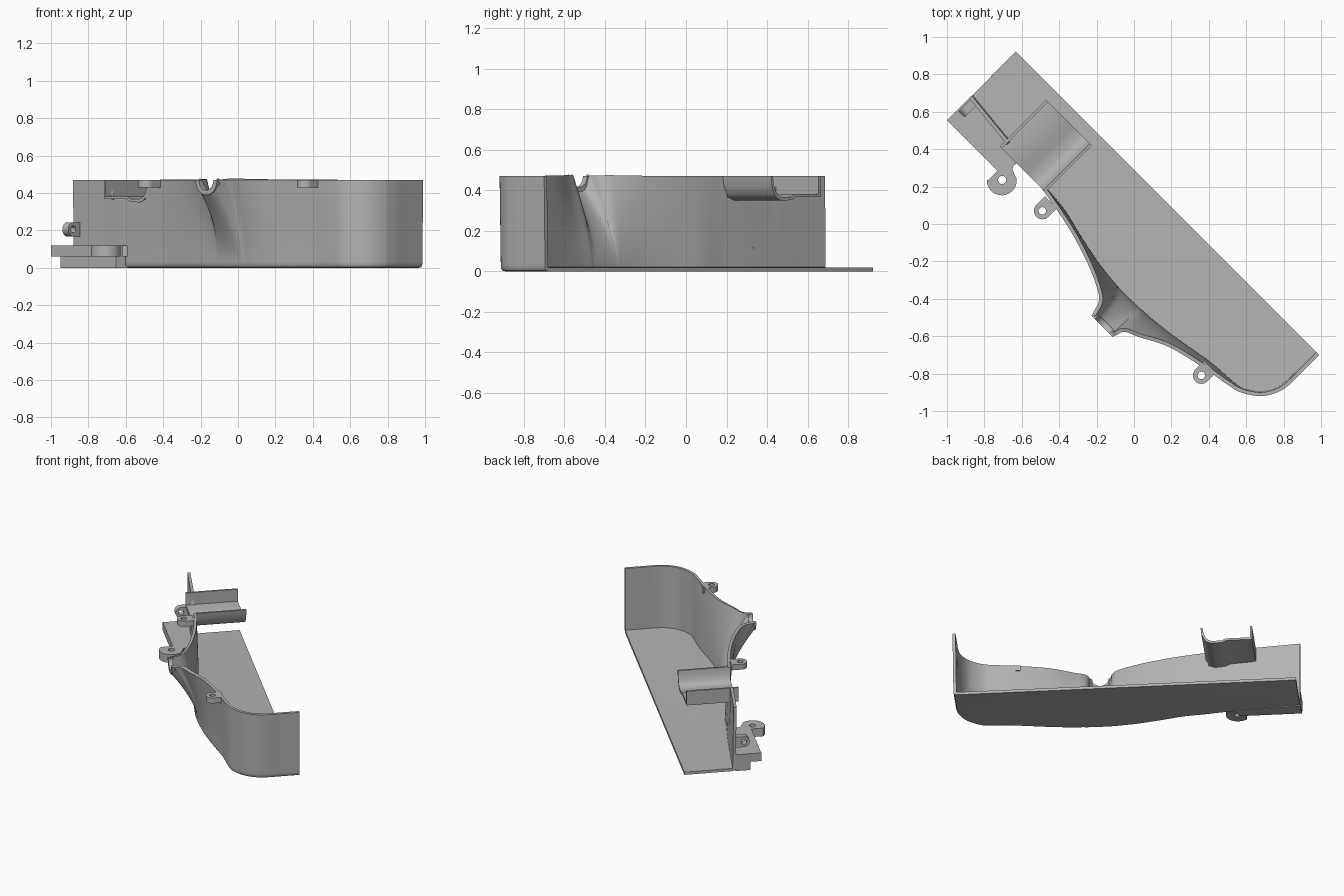
import bpy, math
from mathutils import Matrix, Vector

if "Cube" in bpy.data.objects:
    bpy.data.objects.remove(bpy.data.objects["Cube"])

H = 0.47                                   # wall height
TURN = Matrix.Rotation(math.radians(-45), 4, 'Z')   # part axes (u, v) to world
UPRIGHT = Matrix.Rotation(math.pi / 2, 4, 'X')      # profile (u, z), extruded along -v
SIDEWAYS = Matrix.Rotation(math.pi / 2, 4, 'Z') @ UPRIGHT  # profile (v, z), along u

grey = bpy.data.materials.new("grey plastic")
grey.diffuse_color = (0.45, 0.45, 0.45, 1)
grey.use_nodes = True
grey.node_tree.nodes["Principled BSDF"].inputs["Base Color"].default_value = grey.diffuse_color


def finish(ob):
    """Apply modifiers or curve, then colour and shade."""
    dg = bpy.context.evaluated_depsgraph_get()
    me = bpy.data.meshes.new_from_object(ob.evaluated_get(dg))
    name, mw = ob.name, ob.matrix_world.copy()
    bpy.data.objects.remove(ob)
    new = bpy.data.objects.new(name, me)
    bpy.context.collection.objects.link(new)
    new.matrix_world = mw
    me.materials.clear()
    me.materials.append(grey)
    bpy.ops.object.select_all(action='DESELECT')
    new.select_set(True)
    bpy.context.view_layer.objects.active = new
    bpy.ops.object.shade_smooth_by_angle(angle=math.radians(35))


def plate(name, loops, z0, z1, frame=Matrix()):
    """Flat outline, with optional holes, extruded from z0 to z1."""
    cu = bpy.data.curves.new(name, 'CURVE')
    cu.dimensions, cu.fill_mode = '2D', 'BOTH'
    cu.extrude = (z1 - z0) / 2
    for loop in loops:
        sp = cu.splines.new('POLY')
        sp.points.add(len(loop) - 1)
        for p, (a, b) in zip(sp.points, loop):
            p.co = (a, b, 0, 1)
        sp.use_cyclic_u = True
    ob = bpy.data.objects.new(name, cu)
    bpy.context.collection.objects.link(ob)
    ob.matrix_world = TURN @ frame @ Matrix.Translation((0, 0, (z0 + z1) / 2))
    bpy.context.view_layer.update()
    finish(ob)


def arc(cx, cy, r, a0, a1, n=16):
    return [(cx + r * math.cos(math.radians(a0 + (a1 - a0) * i / n)),
             cy + r * math.sin(math.radians(a0 + (a1 - a0) * i / n))) for i in range(n + 1)]


def hole(cx, cy, r):
    return arc(cx, cy, r, 0, 345, 23)


# Shell outline: u, v at the top, v at the bottom
PATH = [(-1.1, -.148, -.148), (-.95, -.163, -.163), (-.8, -.178, -.178), (-.6, -.2, -.2),
        (-.45, -.22, -.22), (-.315, -.244, -.235), (-.166, -.279, -.27), (.004, -.336, -.305),
        (.127, -.396, -.32), (.165, -.435, -.323), (.19, -.5, -.325), (.267, -.505, -.325),
        (.344, -.5, -.323), (.37, -.445, -.32), (.449, -.407, -.315), (.6, -.332, -.295),
        (.817, -.279, -.258), (.95, -.256, -.248), (1.04, -.233, -.233), (1.131, -.17, -.17),
        (1.18, -.09, -.09), (1.195, -.014, -.014), (1.195, .09, .09), (1.195, .205, .205)]


def smooth_path(pts, n=8):
    out = []
    for i in range(len(pts) - 1):
        p0, p1 = Vector(pts[max(i - 1, 0)]), Vector(pts[i])
        p2, p3 = Vector(pts[i + 1]), Vector(pts[min(i + 2, len(pts) - 1)])
        for k in range(n):
            t = k / n
            out.append(0.5 * (2 * p1 + (p2 - p0) * t + (2 * p0 - 5 * p1 + 4 * p2 - p3) * t * t
                              + (3 * p1 - p0 - 3 * p2 + p3) * t ** 3))
    return out + [Vector(pts[-1])]


def wall_top(u, v):
    if -.79 < u < -.47 and v < 0:          # opening for the channel
        return .365
    d = abs(u - .267)
    if d < .075:                           # round spout opening
        return H - math.sqrt(.075 ** 2 - d * d)
    return H


# Shell: floor and flared wall in one skin
path = smooth_path(PATH)
rows = 15
verts, faces = [], []
for i, (u, vt, vb) in enumerate(path):
    a, b = path[max(i - 1, 0)], path[min(i + 1, len(path) - 1)]
    n = Vector((-(b[2] - a[2]), b[0] - a[0])).normalized()
    top = wall_top(u, vb)
    for inset, z in ((.03, 0), (.014, .004), (.007, .014)):
        verts.append((u + n.x * inset, vb + n.y * inset, z))
    for j in range(rows - 3):
        t = j / (rows - 4)
        k = .006 * (1 - t)
        verts.append((u + n.x * k, vb + (vt - vb) * t ** 1.6 + n.y * k, .03 + (top - .03) * t))
for i in range(len(path) - 1):
    for j in range(rows - 1):
        a, b = i * rows + j, (i + 1) * rows + j
        faces.append((a, b, b + 1, a + 1))
verts.append((-1.1, .205, 0))
faces.append(tuple(reversed([i * rows for i in range(len(path))] + [len(verts) - 1])))
me = bpy.data.meshes.new("shell")
me.from_pydata(verts, [], faces)
shell = bpy.data.objects.new("shell", me)
bpy.context.collection.objects.link(shell)
shell.matrix_world = TURN
sol = shell.modifiers.new("thickness", 'SOLIDIFY')
sol.thickness, sol.offset = .02, -1
bpy.context.view_layer.update()
finish(shell)

# Spout rim: half ring around the round opening
plate("spout_rim", [arc(.267, H, .082, 180, 360) + arc(.267, H, .055, 360, 180)],
      .478, .508, UPRIGHT)

# Channel: flat tray with a rounded gutter, open at both ends
outer = [(-.8, H), (-.8, .367), (-.63, .367), (-.6, .352)] + arc(-.54, .42, .07, 270, 335, 8) \
    + [(-.462, .42), (-.456, H)]
inner = [(-.47, H), (-.476, .425)] + arc(-.54, .425, .058, 335, 270, 8) \
    + [(-.595, .367), (-.625, .382), (-.786, .382), (-.786, H)]
plate("channel", [outer + inner], -.137, .215, UPRIGHT)

# Top screw lugs
for side, (u, v) in (("left", (-.396, -.297)), ("right", (.827, -.318))):
    plate(side + "_screw_lug",
          [arc(u, v, .045, 180, 360) + [(u + .045, v + .065), (u - .045, v + .065)],
           hole(u, v, .02)], .43, H)

# Mounting foot: shelf with a hooked lug, on a narrower base
plate("mounting_shelf",
      [[(-1.1, -.14), (-1.1, -.315), (-.718, -.315), (-.718, -.385)]
       + arc(-.665, -.335, .08, 225, 410, 18)
       + [(-.645, -.262), (-.668, -.252), (-.678, -.23), (-.67, -.205), (-.64, -.185), (-.64, -.17)],
       hole(-.665, -.332, .022)], .06, .12)
plate("foot_base", [[(-1.1, -.14), (-1.1, -.243), (-.68, -.243), (-.66, -.17)]], 0, .06)

# Upright side ear
plate("side_ear", [arc(-.2, .205, .038, 90, 270) + [(-.14, .167), (-.14, .243)],
                   hole(-.2, .205, .018)], -1.09, -1.045, SIDEWAYS)
